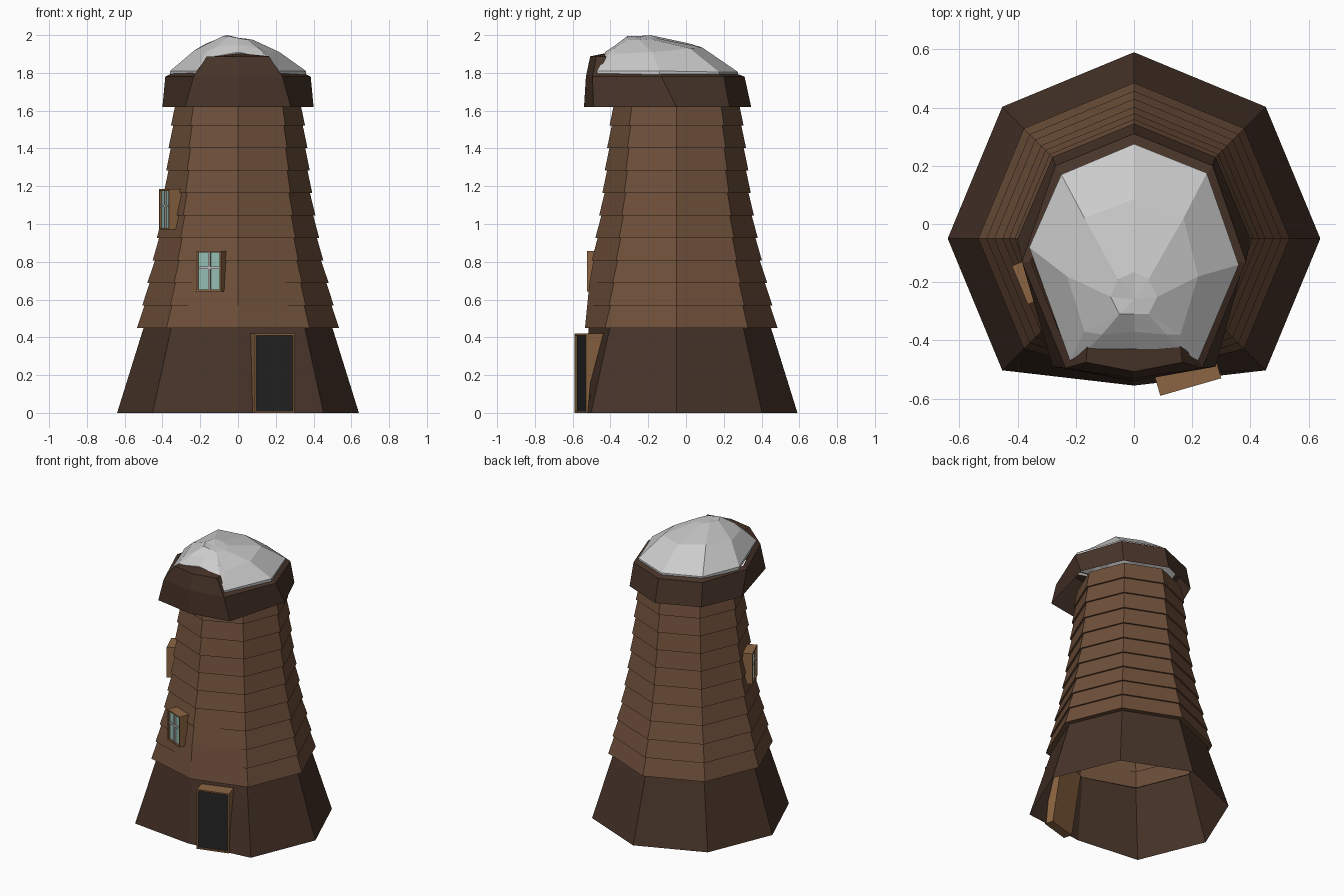
import bpy, bmesh
from math import sin, cos, pi, radians
from mathutils import Matrix, Vector

if "Cube" in bpy.data.objects:
    bpy.data.objects.remove(bpy.data.objects["Cube"])


def mat(name, rgb):
    m = bpy.data.materials.new(name)
    m.diffuse_color = (*rgb, 1)
    m.use_nodes = True
    m.node_tree.nodes["Principled BSDF"].inputs["Base Color"].default_value = m.diffuse_color
    return m


WOOD = mat("wood", (0.155, 0.078, 0.042))
DARK = mat("dark_wood", (0.063, 0.034, 0.022))
TRIM = mat("trim", (0.26, 0.13, 0.055))
BLACK = mat("door_dark", (0.017, 0.017, 0.017))
GLASS = mat("glass", (0.30, 0.52, 0.45))
BAR = mat("window_bar", (0.50, 0.50, 0.48))


def finish(bm, name, mats, fix=True):
    bmesh.ops.remove_doubles(bm, verts=bm.verts, dist=1e-4)
    bmesh.ops.dissolve_degenerate(bm, edges=bm.edges, dist=1e-4)
    if fix:
        bmesh.ops.recalc_face_normals(bm, faces=bm.faces)
    me = bpy.data.meshes.new(name)
    bm.to_mesh(me)
    bm.free()
    for m in mats:
        me.materials.append(m)
    ob = bpy.data.objects.new(name, me)
    bpy.context.collection.objects.link(ob)
    return ob


def skin(name, columns, mats, cap=False):
    """Closed strip of quads between neighbouring columns of points."""
    bm = bmesh.new()
    cols = [[bm.verts.new(p) for p in c] for c in columns]
    for a, b in zip(cols, cols[1:] + cols[:1]):
        for i in range(len(a) - 1):
            bm.faces.new((a[i], b[i], b[i + 1], a[i + 1]))
    if cap:
        mid = sum((v.co for v in (c[-1] for c in cols)), Vector()) / len(cols)
        m = bm.verts.new(mid)
        for a, b in zip(cols, cols[1:] + cols[:1]):
            bm.faces.new((a[-1], b[-1], m))
    return finish(bm, name, mats)


def octagon_tower(name, profile, mats):
    """profile: (radius, z, furthest front y); front corner is flattened."""
    cols = []
    for k in range(8):
        a = k * pi / 4
        cols.append([(r * sin(a), max(-0.05 + r * cos(a), front), z)
                     for r, z, front in profile])
    return skin(name, cols, mats)


# Flared base, open underneath
octagon_tower("base", [(0.64, 0, -0.555), (0.50, 0.45, -0.515)], [DARK])

# Overlapping rows of boards
radii = [0.535, 0.507, 0.480, 0.452, 0.430, 0.410, 0.393, 0.380, 0.368, 0.355, 0.342]
profile = [(0.495, 0.45, -0.515)]
for i in range(10):
    z0, z1 = 0.45 + 0.119 * i, 0.45 + 0.119 * (i + 1)
    front = -0.535 + 0.1 * (z0 - 0.45)
    profile += [(radii[i], z0, front), (radii[i + 1] - 0.012, z1, front + 0.012)]
octagon_tower("tower_boards", profile, [WOOD])

# Cap skirt with raised front hood
lip = (0.355, -0.13, 1.795)
half = [
    [(0.28, 0.23, 1.62), (0.27, 0.20, 1.78), (0.25, 0.17, 1.795), (0.25, 0.17, 1.795)],
    [(0.40, -0.05, 1.62), (0.385, -0.13, 1.78), lip, lip],
    [(0.28, -0.49, 1.62), (0.235, -0.495, 1.78), (0.22, -0.46, 1.80), (0.22, -0.46, 1.80)],
    [(0.28, -0.49, 1.62), (0.235, -0.495, 1.78), (0.165, -0.475, 1.888), (0.16, -0.42, 1.885)],
]
back = [(0, 0.345, 1.62), (0, 0.31, 1.78), (0, 0.27, 1.795), (0, 0.27, 1.795)]
front = [(0, -0.54, 1.62), (0, -0.53, 1.78), (0, -0.507, 1.888), (0, -0.42, 1.905)]
mirrored = [[(-x, y, z) for x, y, z in c] for c in reversed(half)]
skin("cap_skirt", [back] + half + [front] + mirrored, [DARK])

# Uneven faceted dome: rim, middle and top point of each column
dome = [
    [(0, 0.275, 1.805), (0, 0.085, 1.935), (0, -0.165, 1.985)],
    [(0.25, 0.175, 1.805), (0.17, 0.02, 1.93), (0.05, -0.19, 1.98)],
    [(0.36, -0.14, 1.81), (0.22, -0.18, 1.91), (0.08, -0.25, 1.975)],
    [(0.22, -0.47, 1.81), (0.16, -0.38, 1.90), (0.05, -0.31, 1.975)],
    [(0.16, -0.43, 1.88), (0.11, -0.38, 1.93), (0.05, -0.31, 1.975)],
    [(0, -0.43, 1.91), (0, -0.37, 1.95), (0, -0.31, 1.985)],
    [(-0.16, -0.43, 1.88), (-0.11, -0.38, 1.94), (-0.05, -0.31, 1.995)],
    [(-0.22, -0.47, 1.81), (-0.17, -0.37, 1.91), (-0.05, -0.31, 1.995)],
    [(-0.36, -0.08, 1.81), (-0.23, -0.18, 1.92), (-0.08, -0.25, 1.995)],
    [(-0.25, 0.17, 1.805), (-0.17, 0.02, 1.955), (-0.055, -0.19, 2.0)],
]
dome = [[(c[0][0], c[0][1], c[0][2] - 0.02)] + c for c in dome]
skin("cap_dome", dome, [], cap=True)


def framed_box(name, loc, yaw, w, h, d_low, d_top, frame, panel):
    """Box with its front at local y = 0 and a recessed panel in the front."""
    bm = bmesh.new()
    bmesh.ops.create_cube(bm, size=1)
    for v in bm.verts:
        up = v.co.z > 0
        v.co = (v.co.x * w, (d_top if up else d_low) if v.co.y > 0 else 0, h if up else 0)
    f = min(bm.faces, key=lambda f: f.calc_center_median().y)
    bmesh.ops.inset_region(bm, faces=[f], thickness=frame)
    f.material_index = 1
    inner = bmesh.ops.extrude_face_region(bm, geom=[f])
    bmesh.ops.translate(bm, vec=(0, 0.012, 0),
                        verts=[v for v in inner["geom"] if isinstance(v, bmesh.types.BMVert)])
    if f.is_valid:
        bmesh.ops.delete(bm, geom=[f], context='FACES_ONLY')
    for g in bm.faces:
        n = g.normal if g.normal.length else Vector((0, 0, 1))
        g.normal_update()
        y = g.calc_center_median().y
        g.material_index = 1 if abs(g.normal.y) > 0.9 and abs(y - 0.012) < 1e-4 else 0
    ob = finish(bm, name, [TRIM, panel])
    ob.matrix_world = Matrix.Translation(loc) @ Matrix.Rotation(radians(yaw), 4, 'Z')
    return ob


def window(name, loc, yaw):
    w, h = 0.143, 0.215
    ob = framed_box(name, loc, yaw, w, h, 0.1, 0.1, 0.013, GLASS)
    # Crossing bars over the pane
    bm = bmesh.new()
    for size, z in (((0.014, 0.008, h - 0.02), h / 2), ((w - 0.02, 0.008, 0.012), h * 0.58)):
        m = Matrix.Translation((0, 0.008, z)) @ Matrix.Diagonal((*size, 1))
        bmesh.ops.create_cube(bm, size=1, matrix=m)
    bars = finish(bm, name + "_bars", [BAR])
    bars.matrix_world = ob.matrix_world.copy()


# Door and two windows
framed_box("door", (0.195, -0.56, 0), 16, 0.218, 0.42, 0.06, 0.13, 0.013, BLACK)
window("front_window", (-0.155, -0.4975, 0.643), -22.5)
window("left_window", (-0.392, -0.21, 0.97), -67.5)
